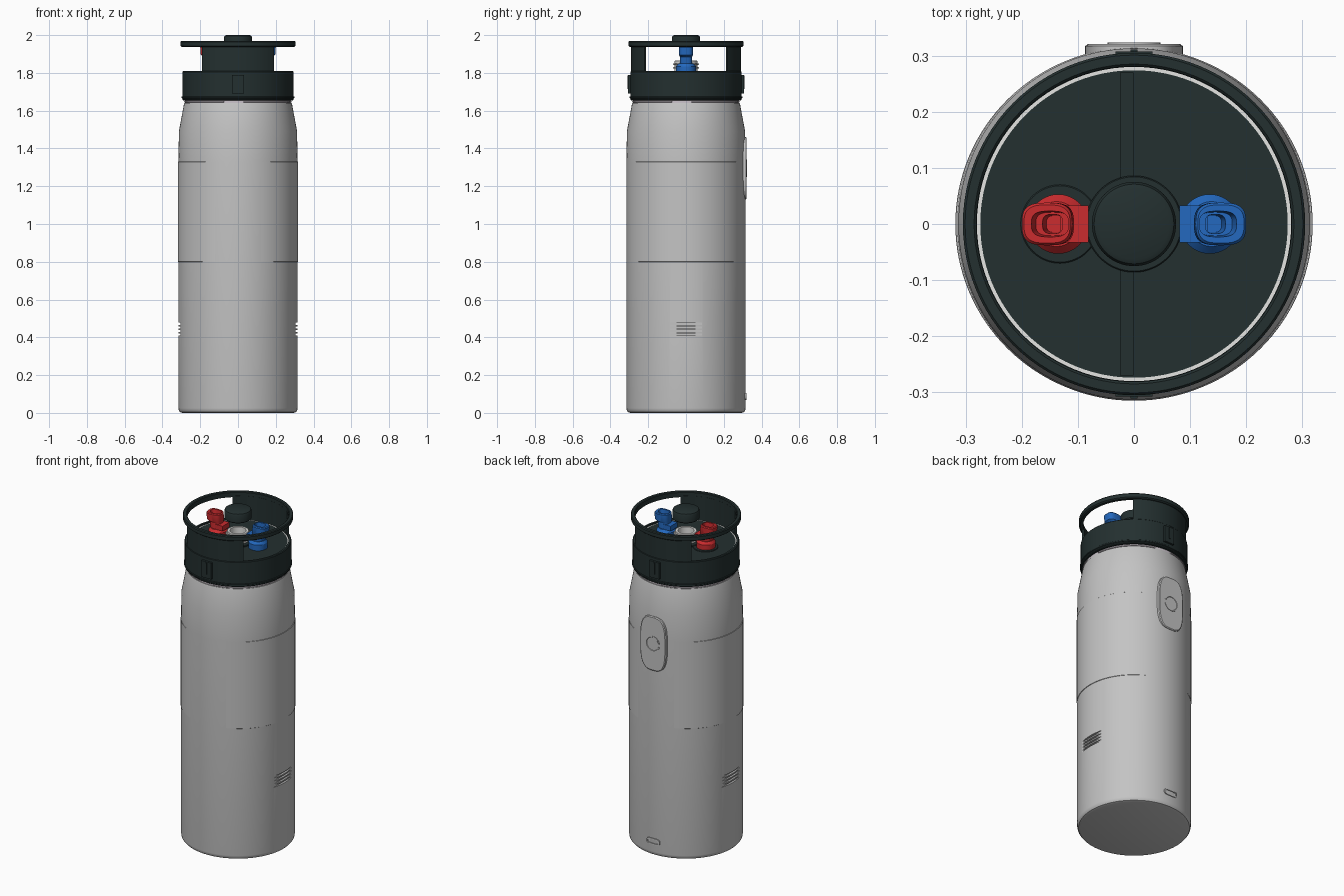
import bpy, bmesh
from math import sin, cos, pi, radians, copysign

cube = bpy.data.objects.get("Cube")
if cube:
    bpy.data.objects.remove(cube, do_unlink=True)


def material(name, rgb):
    m = bpy.data.materials.new(name)
    m.use_nodes = True
    m.diffuse_color = (*rgb, 1)
    m.node_tree.nodes["Principled BSDF"].inputs["Base Color"].default_value = (*rgb, 1)
    return m


GREY = material("light grey", (0.55, 0.55, 0.55))
NECK = material("pale lavender grey", (0.6, 0.55, 0.6))
WHITE = material("off white", (0.78, 0.78, 0.76))
DARK = material("dark teal", (0.017, 0.029, 0.029))
RED = material("red", (0.6, 0.025, 0.028))
BLUE = material("blue", (0.017, 0.14, 0.52))


def smooth(ob):
    ob.data.shade_smooth()
    ob.data.set_sharp_from_angle(angle=radians(30))


def finish(name, bm, mat):
    bmesh.ops.remove_doubles(bm, verts=bm.verts, dist=1e-5)
    bmesh.ops.recalc_face_normals(bm, faces=bm.faces)
    me = bpy.data.meshes.new(name)
    bm.to_mesh(me)
    bm.free()
    me.materials.append(mat)
    ob = bpy.data.objects.new(name, me)
    bpy.context.collection.objects.link(ob)
    smooth(ob)
    return ob


def lathe(name, profile, mat, segs=96, closed=False, start=0, sweep=2 * pi):
    """Revolve (radius, height) points about z; a partial sweep gets end caps."""
    bm = bmesh.new()
    full = sweep > 6.28
    rows = []
    for i in range(segs if full else segs + 1):
        a = start + sweep * i / segs
        rows.append([bm.verts.new((r * cos(a), r * sin(a), z)) for r, z in profile])
    n = len(profile)
    for i in range(segs):
        p, q = rows[i], rows[(i + 1) % len(rows)]
        for j in range(n if closed else n - 1):
            k = (j + 1) % n
            bm.faces.new((p[j], q[j], q[k], p[k]))
    if not full:
        bm.faces.new(rows[0])
        bm.faces.new(rows[-1])
    bmesh.ops.dissolve_degenerate(bm, dist=1e-6, edges=bm.edges)
    return finish(name, bm, mat)


def ring(name, r0, r1, z0, z1, mat, b=0.002, **kw):
    """Band of rectangular section with a small outer chamfer."""
    pts = [(r0, z0), (r1 - b, z0), (r1, z0 + b), (r1, z1 - b), (r1 - b, z1), (r0, z1)]
    return lathe(name, pts, mat, closed=True, **kw)


def loft(name, sections, mat, place, power=2.0, segs=40):
    """Stack of rounded outlines (centre, level, half u, half v), capped at both ends."""
    bm = bmesh.new()
    rows = []
    for c, w, hu, hv in sections:
        row = []
        for i in range(segs):
            a = 2 * pi * i / segs
            u = copysign(abs(cos(a)) ** (2 / power), cos(a)) * hu + c
            v = copysign(abs(sin(a)) ** (2 / power), sin(a)) * hv
            row.append(bm.verts.new(place(u, v, w)))
        rows.append(row)
    for p, q in zip(rows, rows[1:]):
        for i in range(segs):
            k = (i + 1) % segs
            bm.faces.new((p[i], p[k], q[k], q[i]))
    bm.faces.new(rows[0])
    bm.faces.new(rows[-1])
    return finish(name, bm, mat)


def boxes(name, items, mat):
    """One mesh of axis-aligned boxes given as (centre, size)."""
    bm = bmesh.new()
    for c, s in items:
        for v in bmesh.ops.create_cube(bm, size=1)["verts"]:
            v.co = [c[i] + v.co[i] * s[i] for i in range(3)]
    return finish(name, bm, mat)


# Bottle body with side vent slots
body = lathe("bottle_body", [(0, 0), (0.295, 0), (0.307, 0.004), (0.313, 0.012),
             (0.315, 0.025), (0.315, 1.33), (0.313, 1.49), (0.287, 1.63), (0.284, 1.64),
             (0.27, 1.64), (0, 1.64)], GREY, segs=128)
cutter = boxes("vent_cutter", [((s * 0.353, 0, 0.415 + 0.019 * i), (0.1, 0.17, 0.011))
                               for s in (-1, 1) for i in range(4)], GREY)
cutter.hide_render = True
mod = body.modifiers.new("vents", "BOOLEAN")
mod.operation, mod.solver, mod.object = "DIFFERENCE", "EXACT", cutter
cut = bpy.data.meshes.new_from_object(body.evaluated_get(bpy.context.evaluated_depsgraph_get()))
body.modifiers.clear()
body.data = cut
bpy.data.objects.remove(cutter, do_unlink=True)
smooth(body)

# Grip sleeve, slightly wider to the sides so that it emerges there only
sleeve = ring("grip_sleeve", 0.30, 0.315, 0.80, 1.33, GREY, b=0.001, segs=128)
sleeve.scale = (1.011, 0.998, 1)

# Neck and its thread
ring("neck", 0.2, 0.28, 1.63, 1.70, NECK)
for i in range(4):
    ring("neck_thread", 0.27, 0.286, 1.643, 1.651, NECK, segs=20,
         start=i * pi / 2 + 0.1, sweep=1.2)

# Back control panel, button and charging port
def on_back(z):
    return lambda u, v, w: (u, w, z + v)


loft("back_panel", [(0, 0.28, 0.087, 0.165), (0, 0.317, 0.087, 0.165),
     (0, 0.321, 0.082, 0.16)], GREY, on_back(1.295), power=3.2, segs=64)
loft("back_button_rim", [(0, 0.3, 0.047, 0.047), (0, 0.3235, 0.047, 0.047),
     (0, 0.3235, 0.041, 0.041), (0, 0.3215, 0.039, 0.039)], GREY, on_back(1.295))
loft("charging_port", [(0, 0.3, 0.044, 0.019), (0, 0.319, 0.044, 0.019),
     (0, 0.319, 0.036, 0.012), (0, 0.314, 0.036, 0.012)], GREY, on_back(0.087), power=3.5)

# Lid collar, floor and floor details
ring("lid_collar", 0.28, 0.295, 1.655, 1.81, DARK, b=0.004)
ring("collar_band", 0.28, 0.299, 1.665, 1.675, DARK)
lathe("lid_floor", [(0, 1.69), (0.274, 1.69), (0.274, 1.80), (0, 1.80)], DARK)
ring("lid_gap_seal", 0.273, 0.281, 1.69, 1.80, WHITE, b=0.001)
boxes("floor_strip", [((-0.013, 0, 1.80), (0.024, 0.54, 0.006))], DARK)
ring("spout_base", 0.04, 0.086, 1.795, 1.808, DARK)
base = ring("red_spout_base", 0.02, 0.07, 1.795, 1.804, DARK)
base.location.x = -0.132

# Centre drinking neck with thread ridges
ring("centre_neck", 0.045, 0.06, 1.80, 1.865, WHITE)
for z in (1.822, 1.842):
    ring("centre_thread", 0.055, 0.068, z, z + 0.008, WHITE)

# Front and back latch tabs and handle walls
for side, name in ((-1, "front"), (1, "back")):
    boxes(name + "_latch", [((0, side * 0.294, 1.74), (0.066, 0.026, 0.10)),
                            ((0, side * 0.308, 1.75), (0.012, 0.006, 0.07))], DARK)
    ring(name + "_handle_wall", 0.28, 0.292, 1.80, 1.945, DARK, segs=32,
         start=side * pi / 2 - radians(41), sweep=radians(82))

# Top carrying ring and centre cap
lathe("top_ring", [(0.281, 1.937), (0.297, 1.937), (0.305, 1.943), (0.305, 1.964),
      (0.301, 1.969), (0.285, 1.969), (0.281, 1.965)], DARK, closed=True)
lathe("centre_cap", [(0, 1.94), (0.07, 1.94), (0.075, 1.945), (0.075, 1.988),
      (0.071, 1.996), (0.063, 2.0), (0, 2.0)], DARK, segs=64)

# Coloured mouthpieces, one on each side
for side, name, mat in ((1, "blue", BLUE), (-1, "red", RED)):
    def upright(u, v, w, s=side):
        return (s * u, v, w)

    loft(name + "_base", [(0.135, 1.80, 0.053, 0.053), (0.135, 1.835, 0.053, 0.053),
         (0.138, 1.85, 0.04, 0.04)], mat, upright)
    loft(name + "_mouthpiece", [(0.135, 1.83, 0.036, 0.034), (0.145, 1.885, 0.036, 0.032),
         (0.152, 1.895, 0.045, 0.038), (0.155, 1.935, 0.045, 0.038),
         (0.155, 1.94, 0.041, 0.034), (0.15, 1.94, 0.033, 0.023),
         (0.145, 1.91, 0.03, 0.021), (0.145, 1.91, 0.018, 0.017),
         (0.14, 1.85, 0.016, 0.015)], mat, upright, power=3.0)
    boxes(name + "_hinge", [((side * 0.106, 0, 1.865), (0.05, 0.066, 0.03))], mat)
